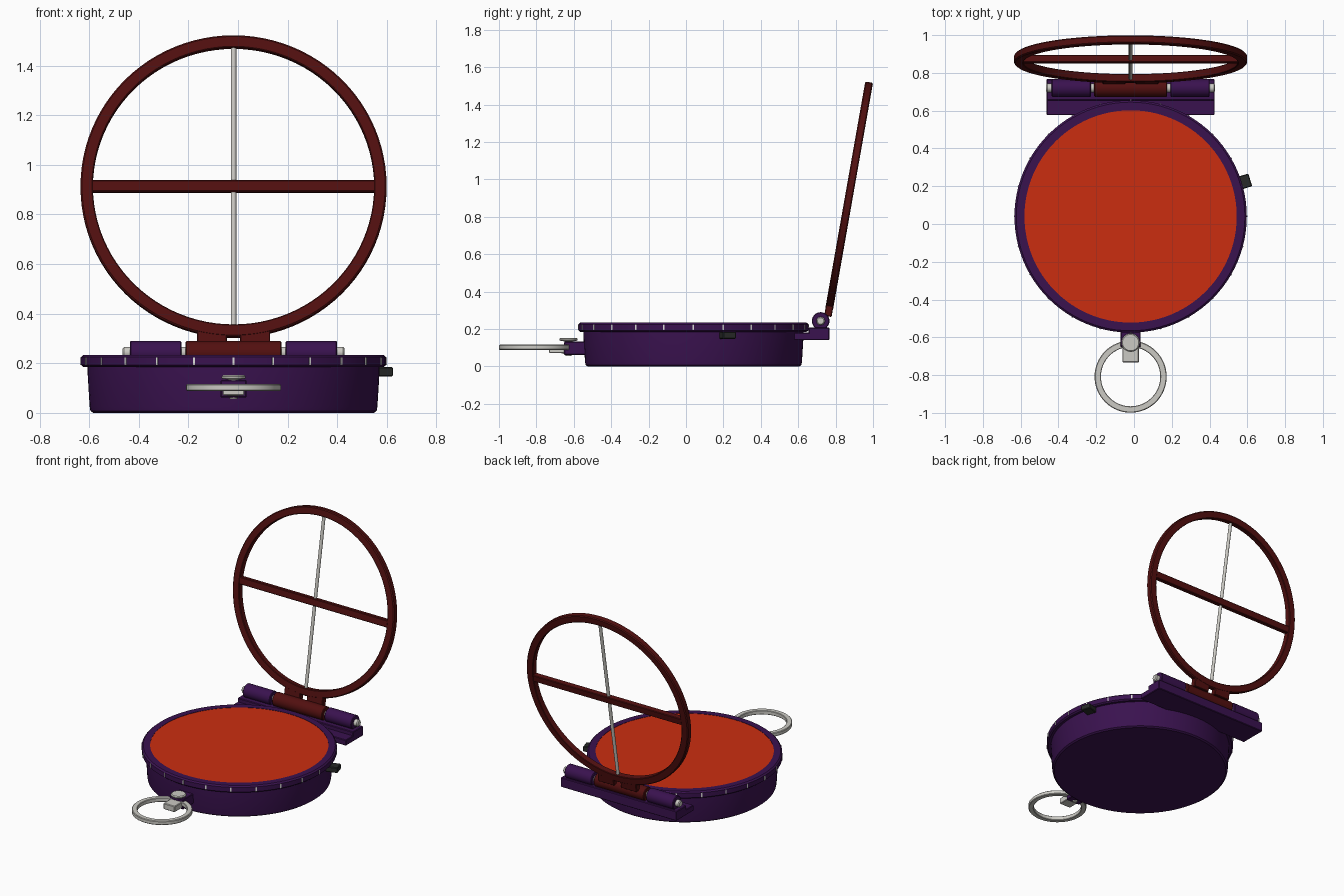
import bpy, bmesh, math
from mathutils import Matrix, Vector

if "Cube" in bpy.data.objects:
    bpy.data.objects.remove(bpy.data.objects["Cube"])

CX, CY = -0.018, 0.04          # axis of the round case


def mat(name, rgb):
    m = bpy.data.materials.new(name)
    m.diffuse_color = (*rgb, 1)
    m.use_nodes = True
    m.node_tree.nodes["Principled BSDF"].inputs["Base Color"].default_value = m.diffuse_color
    return m


PURPLE = mat("dark purple", (0.042, 0.006, 0.078))
MAROON = mat("maroon", (0.085, 0.005, 0.005))
ORANGE = mat("orange red", (0.60, 0.027, 0.005))
STEEL = mat("light steel", (0.60, 0.59, 0.55))
WHITE = mat("tick white", (0.72, 0.72, 0.70))
BLACK = mat("knob black", (0.021, 0.023, 0.021))


def finish(bm, name, material, matrix, smooth=True):
    bmesh.ops.recalc_face_normals(bm, faces=bm.faces)
    me = bpy.data.meshes.new(name)
    bm.to_mesh(me)
    bm.free()
    me.materials.append(material)
    ob = bpy.data.objects.new(name, me)
    bpy.context.collection.objects.link(ob)
    ob.matrix_world = matrix
    if smooth:
        bpy.ops.object.select_all(action='DESELECT')
        ob.select_set(True)
        bpy.context.view_layer.objects.active = ob
        bpy.ops.object.shade_smooth_by_angle(angle=math.radians(30))
    return ob


def lathe(name, profile, material, matrix, closed=False, n=96):
    """Revolve (radius, height) points about local z."""
    bm = bmesh.new()
    vs = [bm.verts.new((r, 0, z)) for r, z in profile]
    es = [bm.edges.new(p) for p in zip(vs, vs[1:])]
    if closed:
        es.append(bm.edges.new((vs[-1], vs[0])))
    bmesh.ops.spin(bm, geom=vs + es, cent=(0, 0, 0), axis=(0, 0, 1),
                   angle=2 * math.pi, steps=n, use_duplicate=False)
    bmesh.ops.remove_doubles(bm, verts=bm.verts, dist=1e-5)
    return finish(bm, name, material, matrix)


def add_box(bm, centre, size, matrix=Matrix()):
    bmesh.ops.create_cube(bm, size=1, matrix=matrix @ Matrix.Translation(centre)
                          @ Matrix.Diagonal((*size, 1)))


def box(name, centre, size, material, matrix=Matrix(), bevel=0.004):
    bm = bmesh.new()
    add_box(bm, centre, size)
    if bevel:
        bmesh.ops.bevel(bm, geom=bm.edges[:], offset=bevel, segments=1, affect='EDGES')
    return finish(bm, name, material, matrix, smooth=False)


def rod(name, r, x0, x1, y, z, material, c=0.004, n=32):
    """Chamfered cylinder along x."""
    m = Matrix.Translation((x0, y, z)) @ Matrix.Rotation(math.pi / 2, 4, 'Y')
    h = x1 - x0
    return lathe(name, [(0, 0), (r - c, 0), (r, c), (r, h - c), (r - c, h), (0, h)],
                 material, m, n=n)


case = Matrix.Translation((CX, CY, 0))

# Round case, bezel and coloured face
lathe("case_body", [(0, 0), (0.566, 0), (0.577, 0.008), (0.58, 0.025), (0.588, 0.155),
                    (0.588, 0.195), (0, 0.195)], PURPLE, case)
lathe("bezel", [(0.562, 0.185), (0.605, 0.185), (0.615, 0.193), (0.615, 0.225),
                (0.605, 0.234), (0.562, 0.234)], PURPLE, case, closed=True)
lathe("face_disc", [(0, 0.18), (0.563, 0.18), (0.563, 0.232), (0, 0.232)], ORANGE, case)

# Tick marks round the bezel
bm = bmesh.new()
for i in range(24):
    add_box(bm, (0.613, 0, 0.209), (0.01, 0.008, 0.03),
            Matrix.Rotation(math.radians(15 * i), 4, 'Z'))
finish(bm, "bezel_ticks", WHITE, case, smooth=False)

# Side latch
box("side_latch", (0.60, 0, 0.166), (0.125, 0.07, 0.037), BLACK,
    case @ Matrix.Rotation(math.radians(17), 4, 'Z'))

# Hinge
HY, HZ = 0.72, 0.243
box("hinge_plate", (CX, 0.672, 0.161), (0.89, 0.19, 0.04), PURPLE)
box("hinge_step", (CX, 0.711, 0.19), (0.89, 0.112, 0.036), PURPLE)
rod("hinge_knuckle_left", 0.047, CX - 0.418, CX - 0.21, HY, HZ, PURPLE)
rod("hinge_knuckle_right", 0.047, CX + 0.21, CX + 0.418, HY, HZ, PURPLE)
rod("hinge_knuckle_middle", 0.047, CX - 0.193, CX + 0.193, HY, HZ, MAROON)
rod("hinge_pin", 0.023, CX - 0.447, CX + 0.447, HY, HZ, STEEL, c=0.006, n=16)

# Open sighting lid, leaning back 10 degrees (local z runs up the lid)
lid = Matrix.Translation((CX, 0.872, 0.912)) @ Matrix.Rotation(math.radians(-10), 4, 'X')
flat = lid @ Matrix.Rotation(math.pi / 2, 4, 'X')
lathe("lid_ring", [(0.567, -0.018), (0.571, -0.021), (0.611, -0.021), (0.617, -0.015),
                   (0.617, 0.015), (0.611, 0.021), (0.571, 0.021), (0.567, 0.018)],
      MAROON, flat, closed=True)
box("lid_crossbar", (0, 0, 0), (1.15, 0.038, 0.048), MAROON, lid)
lathe("sight_wire", [(0, -0.575), (0.011, -0.575), (0.011, 0.575), (0, 0.575)],
      STEEL, lid, n=16)
for side, s in (("left", -1), ("right", 1)):
    box("lid_tab_" + side, (s * 0.087, 0, -0.617), (0.122, 0.04, 0.075), MAROON, lid)

# Front lug with pivot pin, clip and carrying ring
box("front_lug", (CX, -0.588, 0.097), (0.106, 0.128, 0.07), PURPLE)
box("ring_clip", (CX, -0.68, 0.092), (0.088, 0.105, 0.042), STEEL)
lathe("pivot_pin", [(0, 0.056), (0.016, 0.056), (0.018, 0.066), (0.037, 0.07),
                    (0.037, 0.08), (0.022, 0.084), (0.022, 0.134), (0.047, 0.138),
                    (0.049, 0.146), (0.043, 0.152), (0, 0.152)],
      STEEL, Matrix.Translation((CX, -0.628, 0)), n=32)
lathe("carrying_ring", [(0.157, 0.091), (0.160, 0.088), (0.187, 0.088), (0.191, 0.092),
                        (0.191, 0.112), (0.187, 0.116), (0.160, 0.116), (0.157, 0.113)],
      STEEL, Matrix.Translation((CX, -0.808, 0)), closed=True, n=64)
